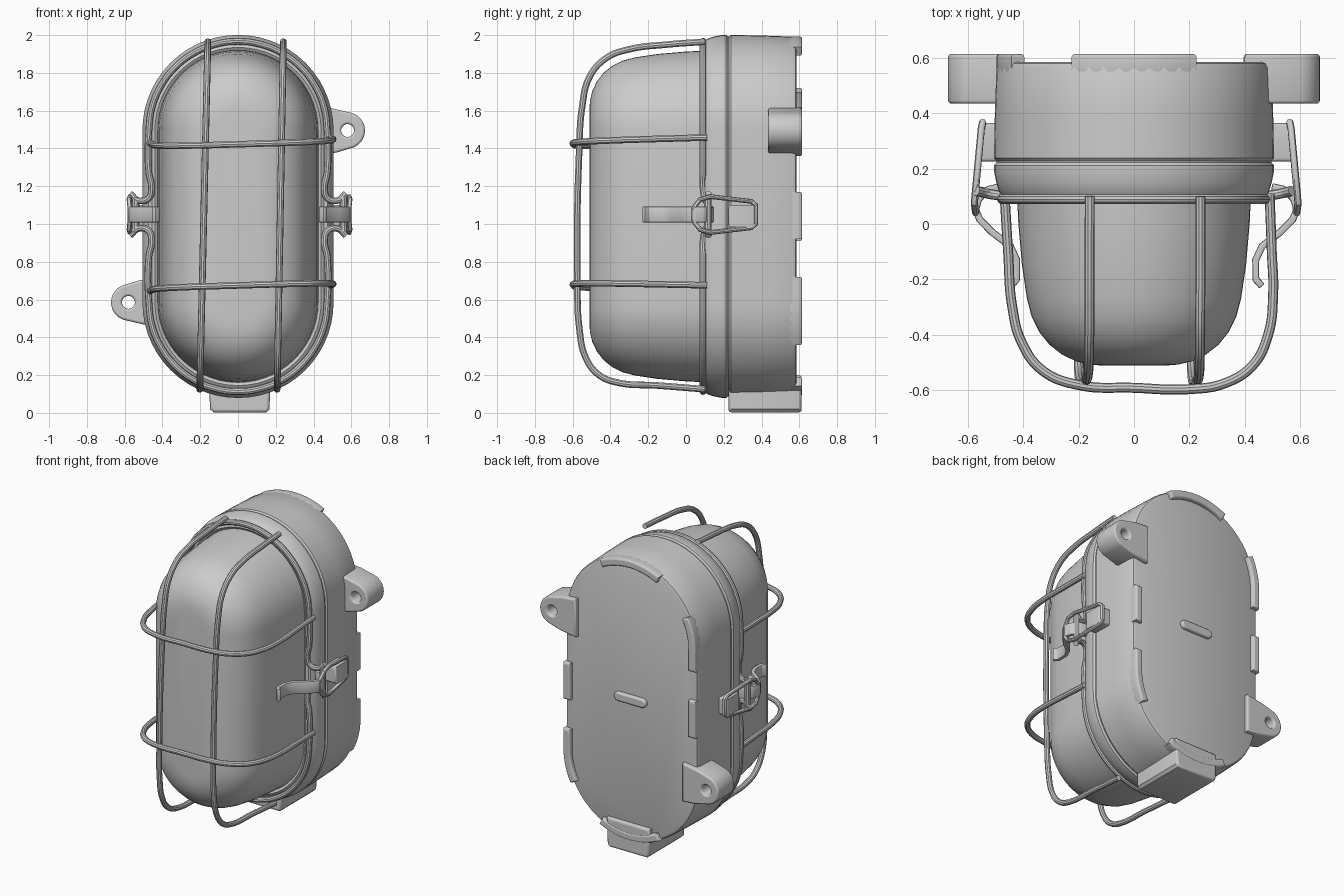
import bpy, bmesh
from math import sin, cos, radians, asin

if "Cube" in bpy.data.objects:
    bpy.data.objects.remove(bpy.data.objects["Cube"])

CZ, H = 1.04, 0.455          # centre height and half length of the straight sides
parts = []


def add(name, data):
    ob = bpy.data.objects.new(name, data)
    bpy.context.collection.objects.link(ob)
    parts.append(ob)
    return ob


def stadium(r, n=28):
    pts = []
    for start, c in ((0, CZ + H), (180, CZ - H)):
        for i in range(n + 1):
            a = radians(start + 180 * i / n)
            pts.append((r * cos(a), c + r * sin(a)))
    return pts


def loft(name, profile):
    """Stack of stadium rings, each given as (radius, y), capped at both ends."""
    bm = bmesh.new()
    rings = [[bm.verts.new((x, y, z)) for x, z in stadium(r)] for r, y in profile]
    for a, b in zip(rings, rings[1:]):
        for i in range(len(a)):
            j = (i + 1) % len(a)
            bm.faces.new((a[i], a[j], b[j], b[i]))
    bm.faces.new(rings[0])
    bm.faces.new(rings[-1])
    bmesh.ops.recalc_face_normals(bm, faces=bm.faces)
    me = bpy.data.meshes.new(name)
    bm.to_mesh(me)
    bm.free()
    return add(name, me)


def wire(name, pts, r=0.018, closed=False, smooth=True):
    cu = bpy.data.curves.new(name, 'CURVE')
    cu.dimensions = '3D'
    cu.bevel_depth, cu.bevel_resolution, cu.use_fill_caps = r, 3, True
    cu.resolution_u = 8
    sp = cu.splines.new('BEZIER' if smooth else 'POLY')
    ps = sp.bezier_points if smooth else sp.points
    ps.add(len(pts) - 1)
    for p, co in zip(ps, pts):
        if smooth:
            p.co = co
            p.handle_left_type = p.handle_right_type = 'AUTO'
        else:
            p.co = (*co, 1)
    sp.use_cyclic_u = closed
    return add(name, cu)


def plate(name, outlines, y0, y1, bevel):
    """Solid slab from x-z outlines; a second outline becomes a hole."""
    cu = bpy.data.curves.new(name, 'CURVE')
    cu.dimensions, cu.fill_mode = '2D', 'BOTH'
    cu.extrude = (y1 - y0) / 2 - bevel
    cu.bevel_depth, cu.bevel_resolution, cu.offset = bevel, 2, -bevel
    for pts in outlines:
        sp = cu.splines.new('POLY')
        sp.points.add(len(pts) - 1)
        for p, (x, z) in zip(sp.points, pts):
            p.co = (x, z, 0, 1)
        sp.use_cyclic_u = True
    ob = add(name, cu)
    ob.rotation_euler.x = radians(90)
    ob.location.y = (y0 + y1) / 2
    return ob


def arc(cx, cz, r, a0, a1, n=16):
    return [(cx + r * cos(radians(a0 + (a1 - a0) * i / n)),
             cz + r * sin(radians(a0 + (a1 - a0) * i / n))) for i in range(n + 1)]


def turn(pts):
    return [(-x, 2 * CZ - z) for x, z in pts]


# Housing with front lip and seam groove, and the domed glass
loft("housing", [(0.415, 0.14), (0.425, 0.105), (0.44, 0.095), (0.455, 0.105), (0.475, 0.1),
                 (0.487, 0.115), (0.498, 0.15), (0.506, 0.19), (0.506, 0.212), (0.497, 0.222),
                 (0.497, 0.228), (0.506, 0.238), (0.503, 0.4), (0.497, 0.565), (0.49, 0.58),
                 (0.475, 0.586)])
loft("glass_cover", [(0.425, 0.15), (0.418, 0.0), (0.405, -0.15), (0.387, -0.27), (0.37, -0.335),
                     (0.343, -0.39), (0.305, -0.437), (0.26, -0.472), (0.21, -0.496),
                     (0.16, -0.508), (0.11, -0.512)])

# Raised feet around the back edge
side = []
for z0, z1 in ((0.92, 1.17), (0.36, 0.72)):
    run = []
    for i in range(13):
        z = z0 + (z1 - z0) * i / 12
        c = min(max(z, CZ - H), CZ + H)
        run.append((c, asin((z - c) / 0.495)))
    side.append(run)
side.append([(CZ + H, radians(63 + 54 * i / 16)) for i in range(17)])
for k, run in enumerate(side):
    pts = [(0.497 * cos(a), c + 0.497 * sin(a)) for c, a in run]
    pts += [(0.445 * cos(a), c + 0.445 * sin(a)) for c, a in reversed(run)]
    plate(f"back_foot_{k}_a", [pts], 0.54, 0.615, 0.012)
    plate(f"back_foot_{k}_b", [turn(pts)], 0.54, 0.615, 0.012)

# Pill-shaped boss in the middle of the back
plate("back_boss", [arc(0.09, CZ, 0.03, -90, 90) + arc(-0.09, CZ, 0.03, 90, 270)],
      0.56, 0.61, 0.012)

# Mounting lugs with screw holes
lug = [(0.4, 1.62), (0.5, 1.612)] + arc(0.575, 1.495, 0.097, 72, -68) + [(0.52, 1.378), (0.4, 1.36)]
hole = arc(0.58, 1.495, 0.034, 0, 345, 23)
plate("mounting_lug_right", [lug, hole], 0.435, 0.615, 0.012)
plate("mounting_lug_left", [turn(lug), turn(hole)], 0.435, 0.615, 0.012)

# Cable entry block underneath
plate("cable_entry", [[(-0.155, 0.2), (-0.148, 0.02), (-0.13, 0.003), (0.15, 0.003),
                       (0.167, 0.02), (0.172, 0.2)]], 0.225, 0.612, 0.015)

# Frame wire in two halves, with ends hooked outward at the latches
end = [(0.57, 0.12, 0.11), (0.53, 0.11, 0.075), (0.475, 0.1, 0.085),
       (0.458, 0.09, 0.14), (0.472, 0.09, 0.22)]
for s, label in ((1, "upper"), (-1, "lower")):
    pts = [(x, y, CZ + 0.01 + s * d) for x, y, d in end]
    pts += [(x, 0.09, CZ + s * (z - CZ)) for x, z in arc(0, CZ + H, 0.472, 0, 180, 12)]
    pts += [(-x, y, CZ + 0.01 + s * d) for x, y, d in reversed(end)]
    wire(f"frame_wire_{label}", pts)

# Vertical guard wires, leaning slightly
loop_yz = [(0.1, 1.965), (-0.1, 1.95), (-0.3, 1.925), (-0.42, 1.88), (-0.51, 1.78),
           (-0.55, 1.62), (-0.565, 1.4), (-0.575, 0.7), (-0.565, 0.45), (-0.53, 0.29),
           (-0.46, 0.2), (-0.36, 0.16), (-0.15, 0.145), (0.1, 0.125)]
for label, top, bottom in (("left", -0.16, -0.205), ("right", 0.24, 0.205)):
    wire(f"vertical_guard_{label}",
         [(bottom + (top - bottom) * z / 1.96, y, z) for y, z in loop_yz])

# Horizontal guard wires
loop_xy = [(-0.468, 0.11), (-0.455, -0.1), (-0.44, -0.3), (-0.405, -0.43), (-0.33, -0.53),
           (-0.2, -0.582), (0.0, -0.592), (0.2, -0.597), (0.33, -0.575), (0.43, -0.51),
           (0.485, -0.4), (0.503, -0.25), (0.498, -0.1), (0.49, 0.11)]
for label, z, slope, lift in (("upper", 1.44, 0.03, 0.03), ("lower", 0.663, 0.03, -0.02)):
    wire(f"horizontal_guard_{label}",
         [(x, y, z + slope * x + lift * y) for x, y in loop_xy])

# Latches: sprung lever, wire bail, pivot and catch block on each side
lever = [(0.455, -0.225), (0.432, -0.2), (0.432, -0.13), (0.455, -0.08), (0.52, -0.03),
         (0.565, 0.015), (0.58, 0.05), (0.57, 0.09), (0.535, 0.125), (0.49, 0.135)]
for s, label in ((1, "right"), (-1, "left")):
    def px(x):
        return s * x + 0.008

    me = bpy.data.meshes.new("latch_lever")
    n = len(lever)
    verts = [(px(x), y, 1.05 + d) for d in (-0.042, 0.042) for x, y in lever]
    me.from_pydata(verts, [], [(i, i + 1, n + i + 1, n + i) for i in range(n - 1)])
    ob = add(f"latch_lever_{label}", me)
    mod = ob.modifiers.new("thickness", 'SOLIDIFY')
    mod.thickness, mod.offset = 0.026, 0
    bev = ob.modifiers.new("soft_edge", 'BEVEL')
    bev.width, bev.segments = 0.006, 2

    half = [(0.58, 0.04, 0.035), (0.585, 0.075, 0.08), (0.58, 0.13, 0.095),
            (0.56, 0.345, 0.07), (0.555, 0.368, 0.05)]
    bail = [(px(x), y, 1.05 + d) for x, y, d in half]
    bail += [(px(x), y, 1.05 - d) for x, y, d in reversed(half)]
    wire(f"latch_bail_{label}", bail, 0.013, True, False)
    wire(f"latch_pivot_{label}", [(px(0.55), 0.115, 0.96), (px(0.55), 0.115, 1.14)],
         0.02, smooth=False)

    xs = sorted((px(0.48), px(0.572)))
    plate(f"latch_catch_{label}", [[(xs[0], 0.985), (xs[1], 0.985), (xs[1], 1.1), (xs[0], 1.1)]],
          0.225, 0.365, 0.014)

# Turn everything into smooth-shaded meshes
for ob in parts:
    ob.select_set(True)
bpy.context.view_layer.objects.active = parts[0]
bpy.ops.object.convert(target='MESH')
bpy.ops.object.shade_smooth_by_angle(angle=radians(35))
